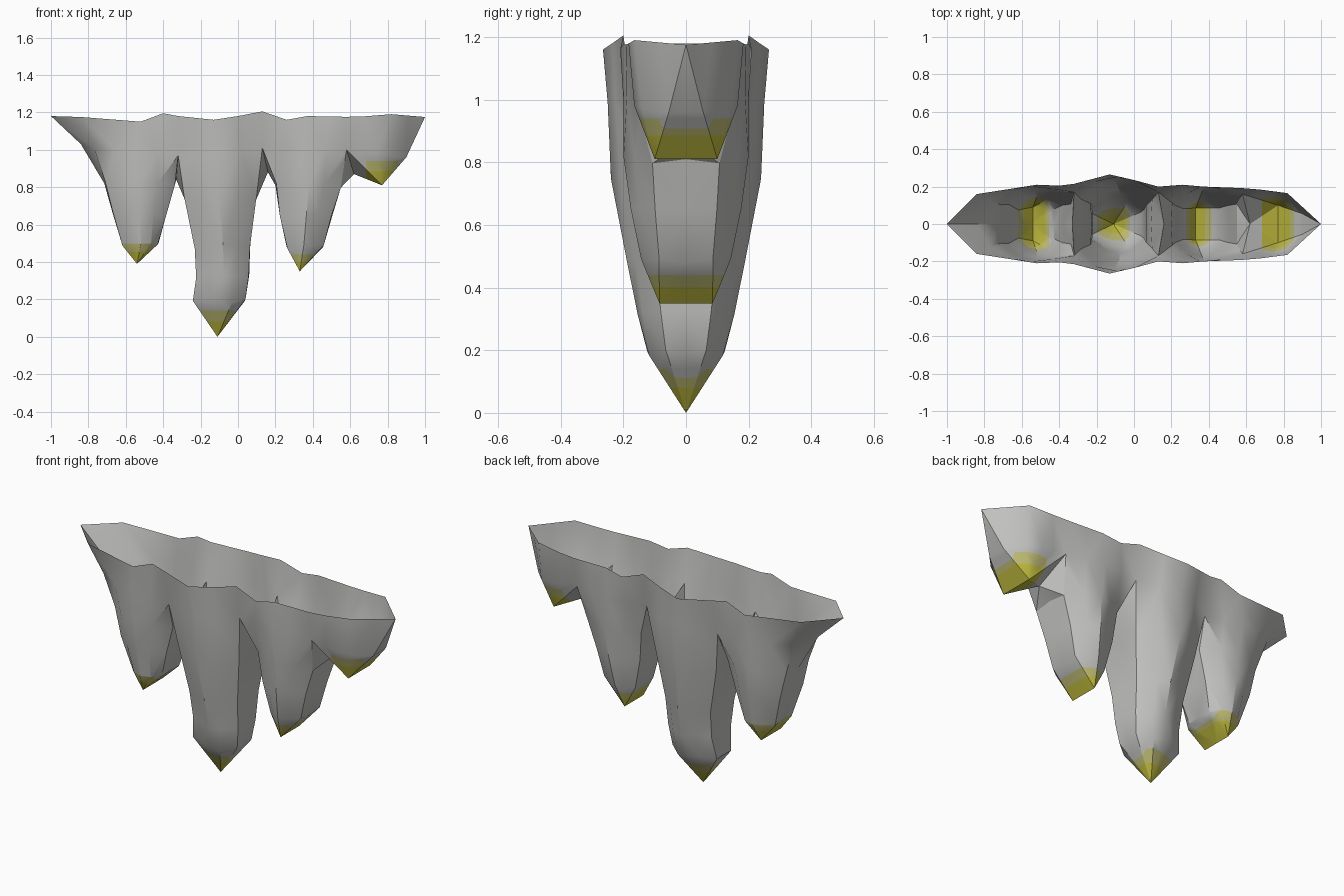
import bpy, bmesh, math, random
from mathutils import Vector

if "Cube" in bpy.data.objects:
    bpy.data.objects.remove(bpy.data.objects["Cube"], do_unlink=True)
random.seed(4)
STEPS = 4  # spans across the front of every ring


def material(name, colour):
    mat = bpy.data.materials.new(name)
    mat.use_nodes = True
    mat.diffuse_color = (*colour, 1)
    shader = next(n for n in mat.node_tree.nodes if n.type == 'BSDF_PRINCIPLED')
    shader.inputs["Base Color"].default_value = (*colour, 1)
    shader.inputs["Roughness"].default_value = 0.9
    return mat


def lerp(a, b, t):
    return a + (b - a) * t


# Jagged open rim: x, half depth, height
RIM = [(-1, 0, 1.18), (-.84, .16, 1.175), (-.52, .21, 1.15), (-.4, .205, 1.195),
       (-.32, .215, 1.18), (-.13, .265, 1.16), (0, .235, 1.18), (.13, .2, 1.205),
       (.26, .21, 1.16), (.37, .2, 1.18), (.63, .19, 1.175), (.82, .165, 1.19), (1, 0, 1.175)]


def rim(x):
    for a, b in zip(RIM, RIM[1:]):
        if x <= b[0]:
            t = (x - a[0]) / (b[0] - a[0])
            return lerp(a[1], b[1], t), lerp(a[2], b[2], t)


def loop(bm, front, left_mid, right_mid):
    """Close a front row of points with its mirror image and a middle point at each end."""
    back = [(x, -y, z) for x, y, z in reversed(front)]
    return [bm.verts.new(p) for p in front + [right_mid] + back + [left_mid]]


def rim_ring(bm, columns):
    front = []
    for x in columns:
        depth, z = rim(x)
        front.append((x, -depth, z))
    ends = [(p[0], 0, p[2]) for p in (front[0], front[-1])]
    return loop(bm, front, *ends)


def ring(bm, left, right, depth, rough=0):
    """Ends are (x, half depth, height, middle shift in x, middle shift in z)."""
    def jitter():
        return random.uniform(-rough, rough)
    front = []
    for i in range(STEPS + 1):
        t = i / STEPS
        x, end, z = (lerp(a, b, t) for a, b in zip(left[:3], right[:3]))
        y = end + (depth - end) * math.sin(math.pi * t)
        front.append((x + jitter(), jitter() - y, z + 2 * jitter()))
    ends = [(x + dx, 0, z + dz) for x, _, z, dx, dz in (left, right)]
    return loop(bm, front, *ends)


def bridge(bm, upper, lower, sides):
    n = len(upper)
    for i in range(n):
        if (i in (STEPS, STEPS + 1) and "right" not in sides) or (
                i >= n - 2 and "left" not in sides):
            continue
        j = (i + 1) % n
        bm.faces.new((lower[i], lower[j], upper[j], upper[i]))


def spike(bm, columns, left, right, depth, rings, tip, sides):
    upper = rim_ring(bm, columns)
    lower = ring(bm, left, right, depth)
    bridge(bm, upper, lower, sides)
    for z, x0, x1, d in rings:
        end = d * .55
        upper, lower = lower, ring(bm, (x0, end, z, 0, 0), (x1, end, z, 0, 0), d, .007)
        bridge(bm, upper, lower, ("left", "right"))
    point = (*tip, 0, 0)
    bridge(bm, lower, ring(bm, point, point, tip[1]), ("left", "right"))


# Outer ends and arches between spikes: x, half depth, height, middle shift in x and z
END_L, END_R = (-.77, .12, 1.01, -.07, .02), (.9, .055, .96, 0, 0)
ARCH_A, ARCH_B = (-.32, .17, .97, -.01, -.13), (.13, .17, 1.01, .03, -.13)
ARCH_C = (.58, .16, 1.0, .04, -.13)

# rim columns, left, right, depth, rings (height, left, right, depth), tip, closed side, stain height
SPIKES = [
    ((-1, -.84, -.52, -.4, -.32), END_L, ARCH_A, .2,
     [(.82, -.715, -.34, .195), (.66, -.67, -.385, .18), (.5, -.615, -.425, .145)],
     (-.54, .09, .39), ("left",), .11),
    ((-.32, -.23, -.13, 0, .13), ARCH_A, ARCH_B, .25,
     [(.74, -.285, .09, .235), (.48, -.225, .065, .187), (.33, -.22, .06, .155),
      (.19, -.235, .035, .128)],
     (-.11, 0, 0), (), .14),
    ((.13, .26, .37, .48, .58), ARCH_B, ARCH_C, .2,
     [(.81, .2, .55, .195), (.65, .23, .505, .18), (.48, .26, .455, .145)],
     (.33, .085, .35), (), .09),
    ((.58, .68, .82, .91, 1), ARCH_C, END_R, .165, [],
     (.77, .1, .81), ("right",), .13),
]

# Build the connected shell
bm = bmesh.new()
for s in SPIKES:
    spike(bm, *s[:-1])
bmesh.ops.remove_doubles(bm, verts=bm.verts, dist=.002)
bmesh.ops.dissolve_degenerate(bm, edges=bm.edges, dist=.001)
bmesh.ops.delete(bm, geom=[v for v in bm.verts if not v.link_faces], context='VERTS')
bmesh.ops.triangulate(bm, faces=bm.faces)


def cut(faces, point, normal):
    edges = {e for f in faces for e in f.edges}
    verts = {v for f in faces for v in f.verts}
    bmesh.ops.bisect_plane(bm, geom=list(verts) + list(edges) + faces, dist=.0005,
                           plane_co=Vector(point), plane_no=normal)


# Cut the stained tips into two bands and colour them
STAIN_REACH = .085
for columns, *_, tip, _sides, stain in SPIKES:
    def rise(face):
        centre = face.calc_center_median()
        own = columns[0] <= centre.x <= columns[-1]
        return centre.z - tip[2] if own else math.inf
    for height in (stain, stain * .58):
        cut([f for f in bm.faces if rise(f) < math.inf], (0, 0, tip[2] + height), (0, 0, 1))
    for side in (-1, 1):
        cut([f for f in bm.faces if rise(f) < stain],
            (tip[0] + side * STAIN_REACH, 0, 0), (1, 0, 0))
    for f in bm.faces:
        if rise(f) < stain and abs(f.calc_center_median().x - tip[0]) < STAIN_REACH:
            f.material_index = 2 if rise(f) < stain * .58 else 1

mesh = bpy.data.meshes.new("hanging_rock_spikes")
bm.to_mesh(mesh)
bm.free()
for mat in (material("grey rock", (.54, .54, .53)),
            material("pale yellow stain", (.54, .52, .18)),
            material("yellow tip", (.54, .51, .05))):
    mesh.materials.append(mat)
rock = bpy.data.objects.new("hanging_rock_spikes", mesh)
bpy.context.collection.objects.link(rock)
bpy.ops.object.select_all(action='DESELECT')
rock.select_set(True)
bpy.context.view_layer.objects.active = rock
bpy.ops.object.shade_smooth_by_angle(angle=math.radians(30))
